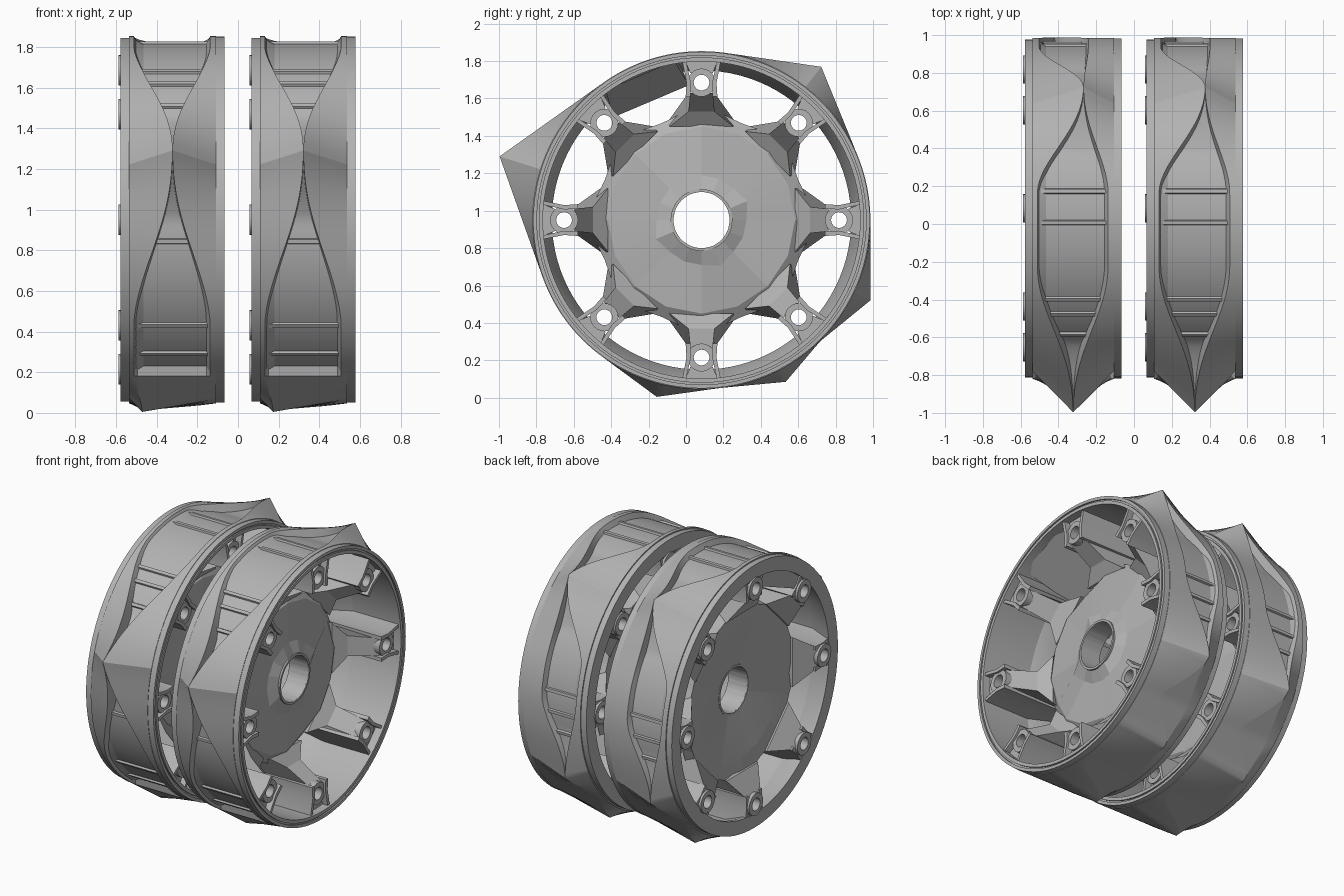
import bpy, bmesh
from math import radians, sin, cos, acos, tau

cube = bpy.data.objects.get("Cube")
if cube:
    bpy.data.objects.remove(cube)

grey = bpy.data.materials.new("plain grey")
grey.use_nodes = True
color = (0.45, 0.45, 0.45, 1)
grey.diffuse_color = color
grey.node_tree.nodes["Principled BSDF"].inputs["Base Color"].default_value = color

CENTRE_Y, CENTRE_Z, WHEEL_X = 0.083, 0.95, 0.322
RIM, FLOOR, INNER, SIDE = 0.903, 0.868, 0.848, 0.215


def polar(u, r, t, angle):
    """Axle offset u, radius r, sideways offset t, at an angle around the axle."""
    return (u, r * cos(angle) - t * sin(angle), r * sin(angle) + t * cos(angle))


def finish(name, bm, smooth=25):
    """Turn the bmesh into one object on each of the two wheels."""
    bmesh.ops.recalc_face_normals(bm, faces=bm.faces)
    mesh = bpy.data.meshes.new(name)
    bm.to_mesh(mesh)
    bm.free()
    mesh.materials.append(grey)
    for side, x in (("right", -WHEEL_X), ("left", WHEEL_X)):
        ob = bpy.data.objects.new(f"{side}_{name}", mesh)
        ob.location = (x, CENTRE_Y, CENTRE_Z)
        bpy.context.collection.objects.link(ob)
        if side == "right":
            bpy.ops.object.select_all(action="DESELECT")
            ob.select_set(True)
            bpy.context.view_layer.objects.active = ob
            bpy.ops.object.shade_smooth_by_angle(angle=radians(smooth))


def bridge(bm, sections):
    """Skin a closed ring of closed sections."""
    rings = [[bm.verts.new(p) for p in s] for s in sections]
    n = len(rings[0])
    for a, b in zip(rings, rings[1:] + rings[:1]):
        for i in range(n):
            j = (i + 1) % n
            bm.faces.new((a[i], a[j], b[j], b[i]))


def lathe(bm, profile, steps):
    bridge(bm, [[polar(u, r, 0, k * tau / steps) for u, r in profile]
                for k in range(steps)])


def prism(bm, near, far):
    """Solid between two matching polygons."""
    a = [bm.verts.new(p) for p in near]
    b = [bm.verts.new(p) for p in far]
    bm.faces.new(a)
    bm.faces.new(b)
    for i in range(len(a)):
        j = (i + 1) % len(a)
        bm.faces.new((a[i], a[j], b[j], b[i]))


# Spikes: angle, radius, offset along the axle, angular spread of the lens-shaped lips
SPIKES = [(162.5, 1.132, 0.0, 53), (52.0, 1.04, 0.055, 33), (334.6, 1.0, -0.1, 33),
          (297.5, 0.975, -0.12, 22), (255.8, 0.975, -0.15, 18)]


def tread(deg):
    """Lip radius, left lip, right lip and floor radius of the shell at an angle."""
    lip, left, right, sink = RIM, -0.19, 0.185, 1
    if deg < 52 or deg > 334.6:
        left, right = -0.18, 0.08
    for angle, radius, shift, spread in SPIKES:
        delta = abs((deg - angle + 180) % 360 - 180)
        rest = acos(RIM / radius) - radians(delta)
        if rest > 0:
            lip = max(lip, RIM / cos(rest))
        if delta < spread:
            t = delta / spread
            t = t * t * (3 - 2 * t)
            left, right = shift + (left - shift) * t, shift + (right - shift) * t
            sink = min(sink, delta / 18)
    floor = lip + (FLOOR - lip) * sink
    if 237 < deg < 334.6:
        floor = lip
    return lip, left, right, floor


# Armoured tread shell with spikes and sunken panels
peaks = [s[0] for s in SPIKES]
angles = sorted([a for a in range(0, 360, 2) if min(abs(a - p) for p in peaks) > 0.9] + peaks)
sections = []
for deg in angles:
    lip, left, right, floor = tread(deg)
    inset = 0.05 * (right - left)
    loop = [(-SIDE, RIM), (left, lip), (left + inset, floor), (right - inset, floor),
            (right, lip), (SIDE, RIM), (SIDE, INNER), (-SIDE, INNER)]
    sections.append([polar(u, r, 0, radians(deg)) for u, r in loop])
bm = bmesh.new()
bridge(bm, sections)
bmesh.ops.remove_doubles(bm, verts=bm.verts, dist=0.0005)
finish("tread_shell", bm)

# Raised cross bars in the sunken panels
bm = bmesh.new()
for deg in (84, 95, 123.5, 130, 140, 187, 216.5, 229, 8, 359, 350.5):
    lip, left, right, floor = tread(deg)
    ends = [[polar(u, r, t, radians(deg)) for r, t in
             ((INNER, -0.02), (floor + 0.012, -0.01), (floor + 0.012, 0.01), (INNER, 0.02))]
            for u in (left, right)]
    prism(bm, *ends)
finish("cross_bars", bm)

# Open face flange with a step, and the broad tapering back flange
bm = bmesh.new()
lathe(bm, [(0.2, 0.9), (0.255, 0.9), (0.255, 0.88), (0.245, 0.88),
           (0.245, 0.87), (0.255, 0.87), (0.255, 0.848), (0.2, 0.848)], 96)
finish("open_face_flange", bm)
bm = bmesh.new()
lathe(bm, [(-0.2, 0.895), (-0.255, 0.895), (-0.255, 0.8), (-0.23, 0.8), (-0.1, 0.848)], 96)
finish("back_flange", bm)

# Sloping panel that closes most of one window
bm = bmesh.new()
ends = [[polar(u, r, t, radians(113)) for u, r, t in
         ((0.2, 0.84, s * 0.2), (-0.24, 0.81, s * 0.22), (-0.24, 0.69, s * 0.22))]
        for s in (-1, 1)]
prism(bm, *ends)
finish("window_panel", bm)

# Faceted thin hub disc, raised at the bore and scalloped between the spokes
bm = bmesh.new()
hub = []
for k in range(16):
    edge = 0.62 if k % 2 == 0 else 0.56
    wave = 0.015 if k % 4 == 1 else -0.01
    loop = [(0.045, 0.152), (0.015 + wave, 0.25 + wave), (-0.015 - wave, 0.5), (-0.07, edge),
            (-0.15, edge), (-0.14 + wave, 0.45), (-0.095, 0.152)]
    hub.append([polar(u, r, 0, k * tau / 16) for u, r in loop])
bridge(bm, hub)
finish("hub", bm, 5)
bm = bmesh.new()
lathe(bm, [(0.05, 0.165), (0.05, 0.15), (-0.1, 0.15), (-0.1, 0.165)], 48)
finish("axle_bore", bm)

# Eight lugs: bolt tube, two side walls, pocket floor and gusset to the hub
tubes, lugs, gussets = bmesh.new(), bmesh.new(), bmesh.new()
for k in range(8):
    a = k * tau / 8
    rings = []
    for i in range(24):
        b = i * tau / 24
        rings.append([polar(u, 0.735 + r * cos(b), r * sin(b), a)
                      for u, r in ((0.225, 0.042), (0.225, 0.075), (-0.265, 0.075), (-0.265, 0.042))])
    bridge(tubes, rings)
    for s in (-1, 1):
        wall = ((0.86, 0.105), (0.735, 0.08), (0.66, 0.085), (0.66, 0.06), (0.735, 0.057), (0.86, 0.085))
        prism(lugs, *[[polar(u, r, s * t, a) for r, t in wall] for u in (-0.25, 0.24)])
    pocket = ((0.86, 0.09), (0.785, 0.06), (0.785, -0.06), (0.86, -0.09))
    prism(lugs, *[[polar(u, r, t, a) for r, t in pocket] for u in (-0.25, 0.2)])
    # Gusset slopes from the tube down to the hub and flares at its foot
    near, far = [[polar(u, r, s * t, a) for u, r, t in
                  ((0.21, 0.68, 0.06), (-0.25, 0.68, 0.07), (-0.16, 0.54, 0.17),
                   (-0.02, 0.5, 0.17), (0.04, 0.58, 0.07))] for s in (-1, 1)]
    prism(gussets, near, far)
finish("bolt_tubes", tubes)
finish("lug_walls", lugs)
finish("spoke_gussets", gussets, 10)
